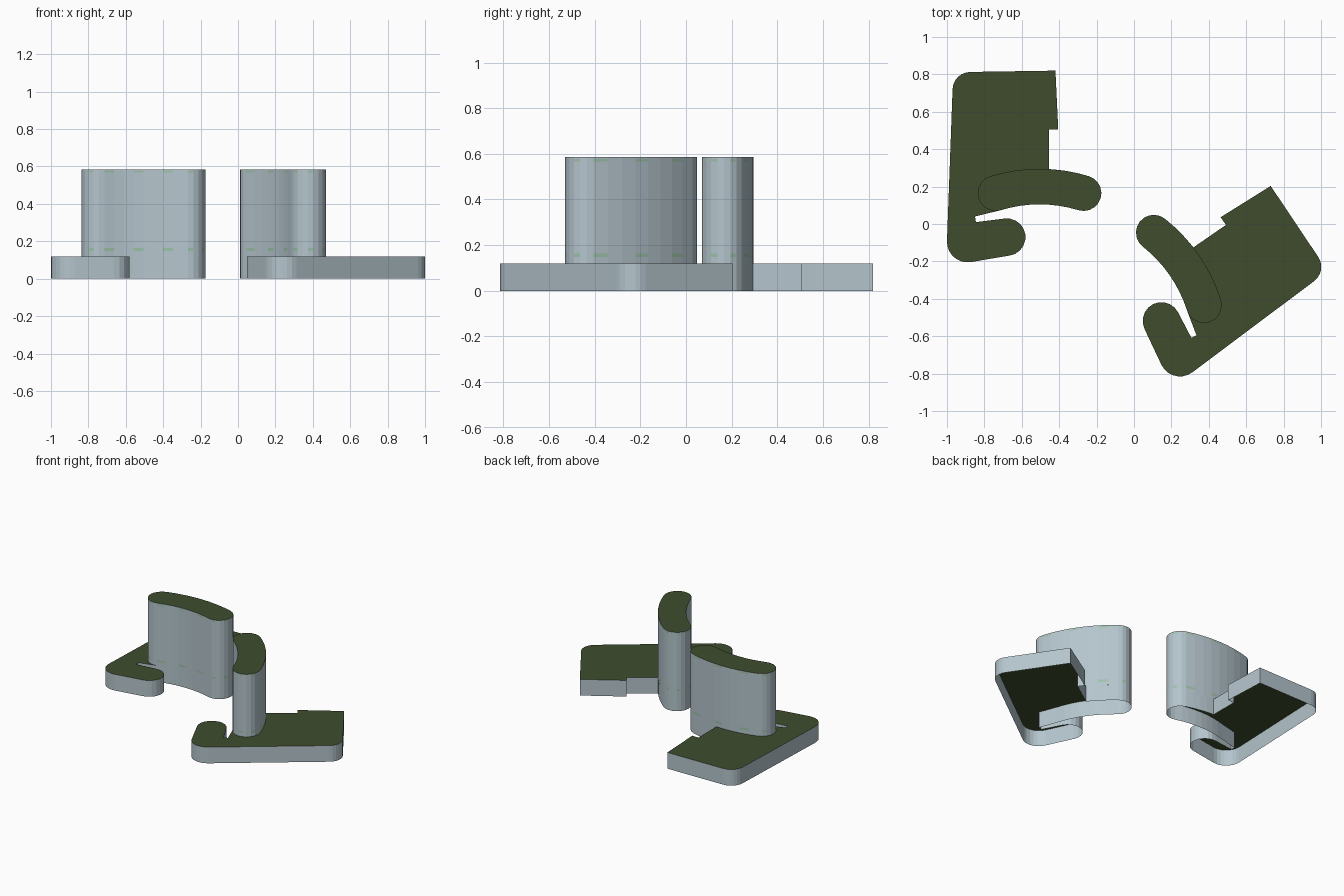
import bpy, bmesh, math
from mathutils import Vector

if "Cube" in bpy.data.objects:
    bpy.data.objects.remove(bpy.data.objects["Cube"])


def material(name, rgb):
    m = bpy.data.materials.new(name)
    m.diffuse_color = (*rgb, 1)
    m.use_nodes = True
    m.node_tree.nodes["Principled BSDF"].inputs["Base Color"].default_value = m.diffuse_color
    return m


GREY = material("pale blue grey", (0.46, 0.56, 0.61))
OLIVE = material("dark olive", (0.050, 0.073, 0.027))
GREEN = material("soft green", (0.33, 0.54, 0.39))


def arc(cx, cy, r, a0, a1, n):
    pts = []
    for i in range(n + 1):
        a = math.radians(a0 + (a1 - a0) * i / n)
        pts.append((cx + r * math.cos(a), cy + r * math.sin(a)))
    return pts


# Curved bar: centre line radius R about (0, -R), half width W, half angle H
R, W, H = 0.806, 0.095, 17
END = (R * math.sin(math.radians(H)), R * math.cos(math.radians(H)) - R)
free_cap = arc(*END, W, 90 - H, -90 - H, 10)[1:-1]
fixed_cap = arc(-END[0], END[1], W, 270 + H, 90 + H, 10)[1:-1]
inner = arc(0, -R, R - W, 90 - H, 90 + H, 8)

post_outline = arc(0, -R, R + W, 90 + H, 90 - H, 8) + free_cap + inner + fixed_cap

# Plate: tab with a notch, bar end, slot and hook
plate_outline = (
    arc(-0.37, 0.518, 0.095, 178, 90, 6)
    + [(0.085, 0.62), (0.1, 0.305), (0.05, 0.305)]
    + arc(0, -R, R + W, 86.8, 90 - H, 4) + free_cap + inner
    + [(-0.345, -0.16), (-0.34, -0.19)]
    + arc(-0.175, -0.27, 0.1, 98, -81, 10)
    + arc(-0.385, -0.295, 0.11, -81, -182, 7)
)


def open_prism(name, outline, levels, dashed=()):
    """Side walls through the given heights plus a top; the underside is open."""
    area = sum(a[0] * b[1] - b[0] * a[1]
               for a, b in zip(outline, outline[1:] + outline[:1]))
    if area < 0:
        outline = outline[::-1]
    bm = bmesh.new()
    rings = [[bm.verts.new((x, y, z)) for x, y in outline] for z in levels]
    n = len(outline)
    for k in range(len(levels) - 1):
        for i in range(n):
            j = (i + 1) % n
            f = bm.faces.new((rings[k][i], rings[k][j], rings[k + 1][j], rings[k + 1][i]))
            if k in dashed and i % 3 == 0:
                f.material_index = 2
    top = bm.faces.new(rings[-1])
    top.material_index = 1
    me = bpy.data.meshes.new(name)
    bm.to_mesh(me)
    bm.free()
    for m in (GREY, OLIVE, GREEN):
        me.materials.append(m)
    bpy.context.collection.objects.link(bpy.data.objects.new(name, me))


# The right piece is a mirrored, turned copy of the left one
for side, origin, t, nrm in (
    ("left", (-0.505, 0.20), (1, 0), (0, 1)),
    ("right", (0.269, -0.22), (-0.57, 0.823), (0.823, 0.57)),
):
    def place(pts):
        o, u, v = Vector(origin), Vector(t), Vector(nrm)
        return [tuple(o + u * x + v * y) for x, y in pts]

    open_prism(side + "_plate", place(plate_outline), (0, 0.12))
    open_prism(side + "_post", place(post_outline),
               (0.12, 0.147, 0.163, 0.567, 0.578, 0.585), dashed=(1, 3))
